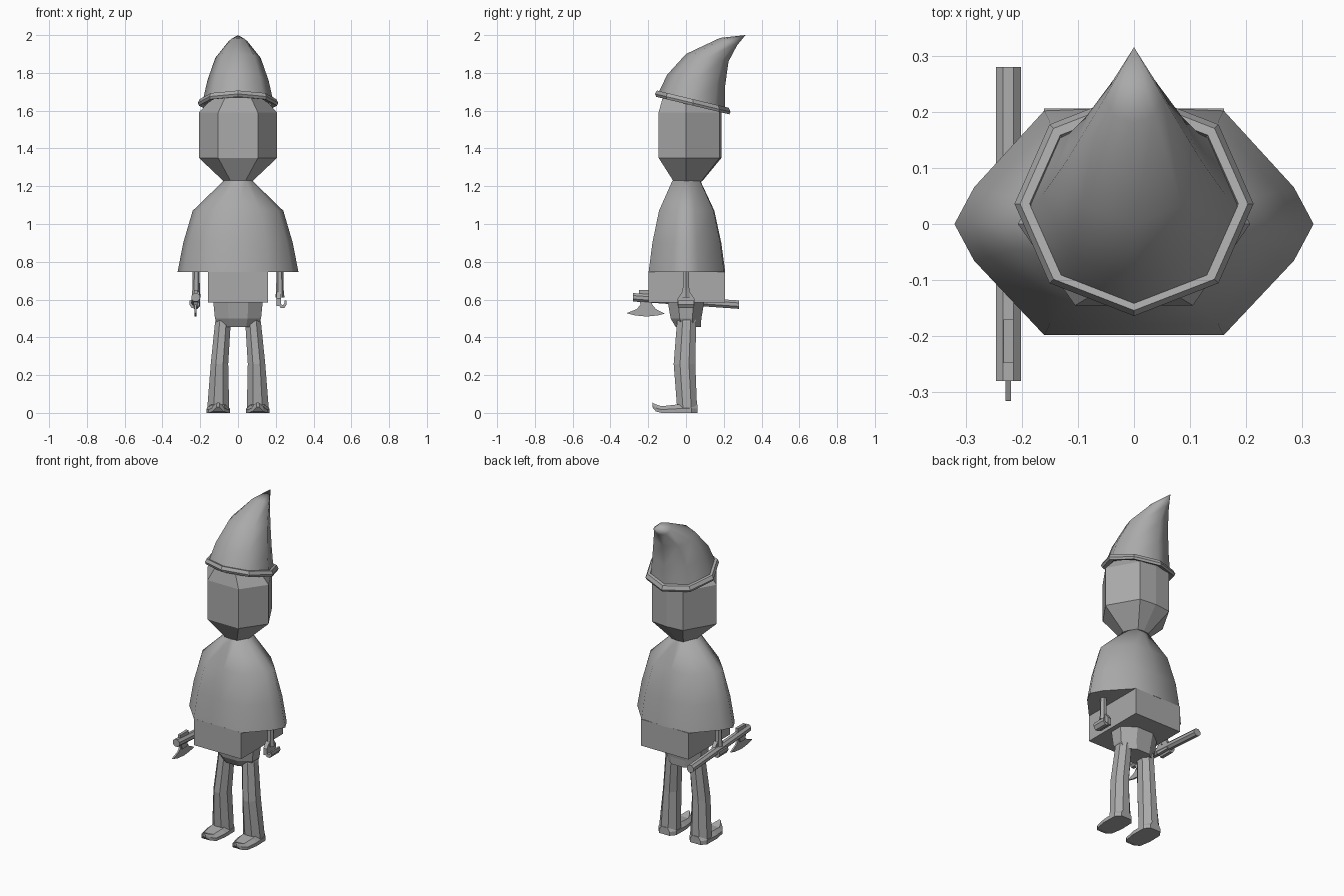
import bpy, bmesh, math
from mathutils import Vector

if "Cube" in bpy.data.objects:
    bpy.data.objects.remove(bpy.data.objects["Cube"])

GREY = bpy.data.materials.new("plain grey")
GREY.diffuse_color = (0.4, 0.4, 0.4, 1)
GREY.use_nodes = True
GREY.node_tree.nodes["Principled BSDF"].inputs["Base Color"].default_value = GREY.diffuse_color


def make(name, verts, faces, smooth=None):
    mesh = bpy.data.meshes.new(name)
    mesh.from_pydata([tuple(v) for v in verts], [], faces)
    bm = bmesh.new()
    bm.from_mesh(mesh)
    bmesh.ops.remove_doubles(bm, verts=bm.verts, dist=1e-5)
    bmesh.ops.recalc_face_normals(bm, faces=bm.faces)
    bm.to_mesh(mesh)
    bm.free()
    ob = bpy.data.objects.new(name, mesh)
    bpy.context.collection.objects.link(ob)
    mesh.materials.append(GREY)
    if smooth:
        bpy.ops.object.select_all(action='DESELECT')
        ob.select_set(True)
        bpy.context.view_layer.objects.active = ob
        bpy.ops.object.shade_smooth_by_angle(angle=math.radians(smooth))
    return ob


def loft(name, rings, smooth=None, closed=False):
    """Skin a list of equal rings, capped unless the rings form a loop."""
    n, m = len(rings[0]), len(rings)
    verts = [v for r in rings for v in r]
    faces = [(i * n + j, i * n + (j + 1) % n,
              (i + 1) % m * n + (j + 1) % n, (i + 1) % m * n + j)
             for i in range(m if closed else m - 1) for j in range(n)]
    if not closed:
        faces += [tuple(range(n)), tuple(range((m - 1) * n, m * n))]
    return make(name, verts, faces, smooth)


def ellipse(n, c, rx, ry, start=0.0, slope=0.0):
    """Horizontal ring, tilted so z changes by slope along y."""
    out = []
    for k in range(n):
        a = math.radians(start) + math.tau * k / n
        dy = ry * math.sin(a)
        out.append((c[0] + rx * math.cos(a), c[1] + dy, c[2] + slope * dy))
    return out


def box(name, x0, x1, y0, y1, z0, z1):
    return loft(name, [[(x0, y0, z), (x1, y0, z), (x1, y1, z), (x0, y1, z)]
                       for z in (z0, z1)])


def slab(name, outline, x, half):
    """Extrude a (y, z) outline along x."""
    return loft(name, [[(x + s * half, y, z) for y, z in outline] for s in (-1, 1)])


# Bent pointed hat: front y,z / back y,z / half width
hat = []
for fy, fz, by, bz, w in [(-.148, 1.69, .205, 1.61, .187), (-.10, 1.79, .207, 1.73, .162),
                          (0, 1.90, .225, 1.86, .12), (.18, 1.985, .27, 1.945, .052)]:
    hat.append(ellipse(8, (0, (fy + by) / 2, (fz + bz) / 2), w, (by - fy) / 2,
                       -90, (bz - fz) / (by - fy)))
hat.append([(0, .315, 2.0)] * 8)
loft("hat", hat, 60)

# Tilted faceted brim
loft("hat_brim", [ellipse(8, (0, .036, 1.645 + h), .213 + d, .2 + d, -90, -.24)
                  for d, h in [(-.035, -.012), (-.006, -.018), (0, -.004),
                               (-.01, .016), (-.027, .016)]], closed=True)


# Head: six main sides with a slight ridge behind
def head_ring(z, sx, sy):
    pts = [(-.105, -.145), (.105, -.145), (.207, 0), (.105, .178), (0, .188),
           (-.105, .178), (-.207, 0)]
    return [(x * sx, y * sy, z) for x, y in pts]


loft("head", [head_ring(1.225, .36, .45), head_ring(1.35, 1, 1),
              head_ring(1.59, 1, 1), head_ring(1.67, .65, .85)])


# Cloak with flared sides
def cloak_ring(z, x, y, px):
    k = (x - px) / .16
    xs = [(px, -y), (px + .125 * k, -y * .33), (x, 0), (px + .125 * k, y * .33), (px, y * 1.02)]
    pts = xs + [(0, y * 1.05)] + [(-a, b) for a, b in reversed(xs)] + [(0, -y)]
    return [(a, b, z) for a, b in pts]


loft("cloak", [cloak_ring(.745, .32, .198, .16), cloak_ring(.90, .29, .178, .15),
               cloak_ring(1.07, .24, .143, .12), cloak_ring(1.23, .075, .072, .04)], 55)

# Front and back skirt of the cloak, then hips
box("cloak_skirt", -.16, .16, -.198, .206, .585, .747)
loft("hips", [ellipse(8, (0, .012, .455), .112, .072, 22.5),
              ellipse(8, (0, 0, .50), .132, .088, 22.5),
              ellipse(8, (0, 0, .59), .142, .105, 22.5)])

for s, side in ((-1, "right"), (1, "left")):
    # Bent leg
    loft(side + "_leg", [ellipse(8, (s * x, y, z), rx, ry, 22.5) for x, y, z, rx, ry in
                         [(.105, .006, .02, .063, .057), (.098, -.008, .26, .05, .062),
                          (.08, .003, .48, .045, .055), (.075, .005, .53, .035, .045)]])
    # Shoe with curled toe, lofted from heel to toe
    shoe = []
    for y, w, z0, z1 in [(.06, .035, 0, .045), (.03, .06, 0, .05), (-.06, .062, 0, .043),
                         (-.13, .05, 0, .035), (-.16, .03, .008, .045), (-.178, .008, .03, .055)]:
        c = s * .105
        shoe.append([(c - w, y, z0), (c + w, y, z0), (c + w, y, (z0 + z1) / 2),
                     (c + w * .6, y, z1), (c - w * .6, y, z1), (c - w, y, (z0 + z1) / 2)])
    loft(side + "_shoe", shoe)
    # Forearm and cuff
    loft(side + "_forearm", [ellipse(6, (s * .222, 0, z), r, r) for z, r in
                             [(.61, .024), (.65, .02), (.80, .018)]])
    # Hand: palm plate, curled fingers and thumb
    slab(side + "_palm", [(-.045, .565), (.045, .565), (.045, .605), (.02, .64),
                          (-.02, .64), (-.045, .605)], s * .215, .012)
    fingers = [(.215, .575), (.225, .555), (.245, .555), (.258, .575), (.256, .595),
               (.246, .595), (.246, .58), (.238, .57), (.228, .575)]
    loft(side + "_fingers", [[(s * x, y, z) for x, z in fingers] for y in (-.042, .042)])

# Axe: octagonal handle, running front to back
AX = -.224
rings = []
for y, z in ((-.28, .612), (.28, .573)):
    rings.append([(AX + .024 * math.cos(a), y, z + .024 * math.sin(a))
                  for a in (math.radians(22.5 + 45 * k) for k in range(8))])
loft("axe_handle", rings)
box("axe_wedge", AX - .009, AX + .009, -.248, -.17, .60, .65)

# Axe blade: narrow neck flaring to a curved edge
blade = [(-.25, .60), (-.18, .60), (-.18, .575), (-.16, .55), (-.112, .525),
         (-.15, .516), (-.21, .51), (-.27, .516), (-.315, .528), (-.26, .55), (-.24, .575)]
slab("axe_blade", blade, AX, .005)
slab("axe_blade_socket", [(-.25, .60), (-.18, .60), (-.19, .56), (-.235, .56)], AX, .012)
